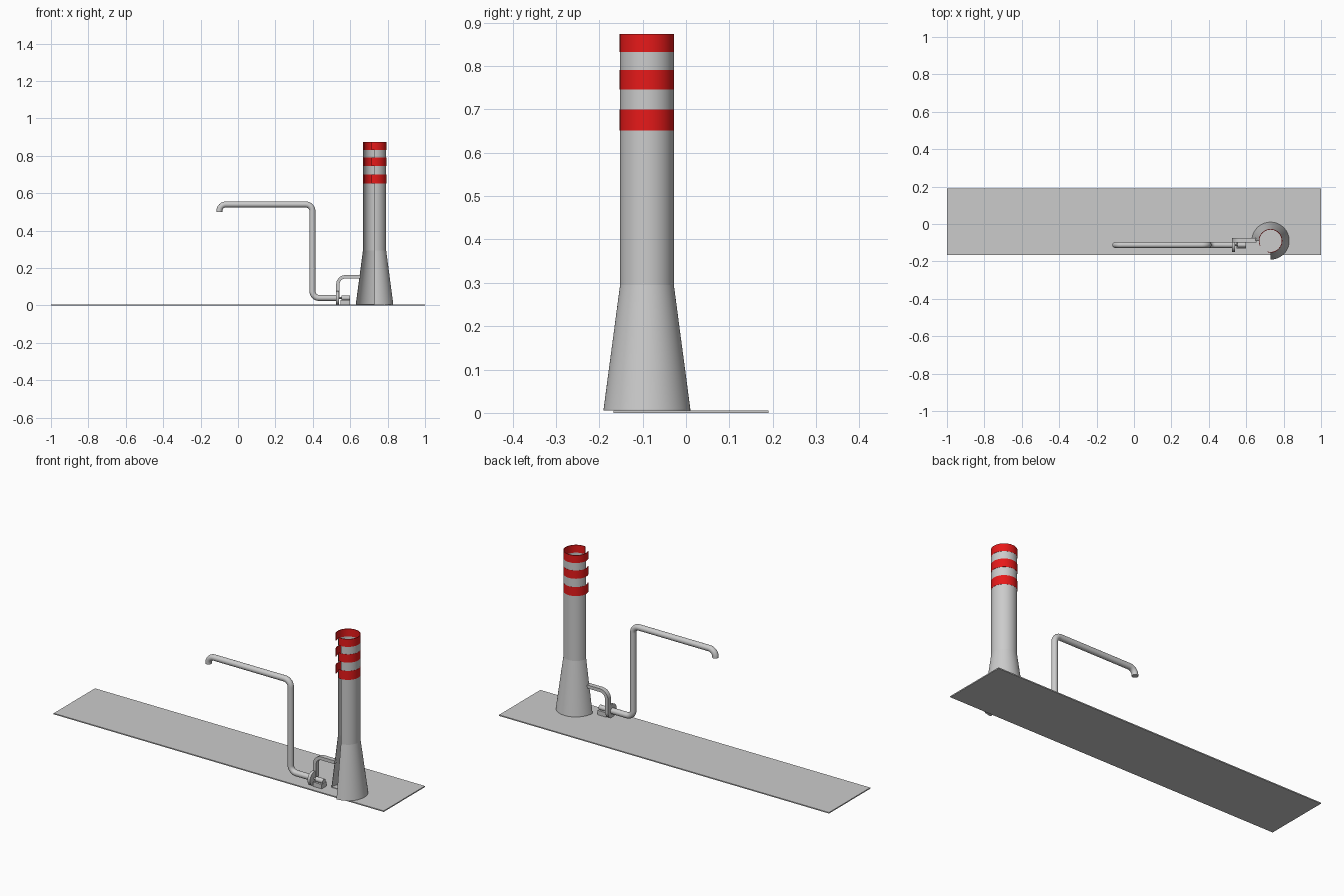
import bpy, bmesh, math
from mathutils import Vector

if "Cube" in bpy.data.objects:
    bpy.data.objects.remove(bpy.data.objects["Cube"])

CX, CY = 0.73, -0.09      # chimney axis
PY, PZ = -0.112, 0.04     # pump axis


def add_object(name, bm, color=None, angle=35):
    bmesh.ops.recalc_face_normals(bm, faces=bm.faces)
    me = bpy.data.meshes.new(name)
    bm.to_mesh(me)
    bm.free()
    ob = bpy.data.objects.new(name, me)
    bpy.context.collection.objects.link(ob)
    if color:
        mat = bpy.data.materials.get("red_paint") or bpy.data.materials.new("red_paint")
        mat.diffuse_color = color
        mat.use_nodes = True
        mat.node_tree.nodes["Principled BSDF"].inputs["Base Color"].default_value = mat.diffuse_color
        me.materials.append(mat)
    bpy.ops.object.select_all(action='DESELECT')
    ob.select_set(True)
    bpy.context.view_layer.objects.active = ob
    bpy.ops.object.shade_smooth_by_angle(angle=math.radians(angle))
    return ob


def box(name, x0, x1, y0, y1, z0, z1):
    bm = bmesh.new()
    bmesh.ops.create_cube(bm, size=1)
    for v in bm.verts:
        v.co = ((x0 + x1) / 2 + v.co.x * (x1 - x0),
                (y0 + y1) / 2 + v.co.y * (y1 - y0),
                (z0 + z1) / 2 + v.co.z * (z1 - z0))
    return add_object(name, bm)


def partial_lathe(name, profile, start, end, color=None, segs=96):
    """Turn a closed (radius, z) profile around the chimney axis, capped at both ends."""
    bm = bmesh.new()
    rings = []
    for i in range(segs + 1):
        a = math.radians(start + (end - start) * i / segs)
        rings.append([bm.verts.new((CX + r * math.cos(a), CY + r * math.sin(a), z))
                      for r, z in profile])
    n = len(profile)
    for a, b in zip(rings, rings[1:]):
        for j in range(n):
            k = (j + 1) % n
            bm.faces.new((a[j], b[j], b[k], a[k]))
    bm.faces.new(rings[0])
    bm.faces.new(rings[-1])
    bmesh.ops.remove_doubles(bm, verts=bm.verts, dist=1e-6)
    return add_object(name, bm, color, 5)


def fillet(points, radius, steps=10):
    """Round the right-angle corners of an x-z path."""
    pts = [Vector(p) for p in points]
    out = [pts[0]]
    for p, c, n in zip(pts, pts[1:], pts[2:]):
        u, w = (p - c).normalized(), (n - c).normalized()
        centre = c + (u + w) * radius
        for i in range(steps + 1):
            t = math.pi / 2 * i / steps
            out.append(centre - w * radius * math.cos(t) - u * radius * math.sin(t))
    return out + [pts[-1]]


def sweep(name, path, y, section):
    """Sweep a (normal, y) section along an x-z path."""
    bm = bmesh.new()
    rings = []
    for i, p in enumerate(path):
        t = (path[min(i + 1, len(path) - 1)] - path[max(i - 1, 0)]).normalized()
        nrm = Vector((-t.y, t.x))
        rings.append([bm.verts.new((p.x + nrm.x * a, y + b, p.y + nrm.y * a))
                      for a, b in section])
    n = len(section)
    for a, b in zip(rings, rings[1:]):
        for j in range(n):
            k = (j + 1) % n
            bm.faces.new((a[j], b[j], b[k], a[k]))
    bm.faces.new(rings[0])
    bm.faces.new(rings[-1])
    return add_object(name, bm)


def circle(r, n=32):
    return [(r * math.cos(2 * math.pi * i / n), r * math.sin(2 * math.pi * i / n))
            for i in range(n)]


def x_cylinder(name, x0, x1, r):
    return sweep(name, [Vector((x0, PZ)), Vector((x1, PZ))], PY, circle(r))


# Ground slab
box("base_slab", -1, 1, -0.167, 0.19, 0, 0.006)

# Cutaway chimney: the front-left quarter is open
T = 0.002
partial_lathe("chimney_shell",
              [(0.1, 0.009), (0.062, 0.295), (0.062, 0.873),
               (0.062 - T, 0.873), (0.062 - T, 0.295), (0.1 - T, 0.009)], -90, 180)
partial_lathe("chimney_floor", [(0, 0.006), (0.1, 0.006), (0.1, 0.009), (0, 0.009)], -90, 180)

# Red warning bands, reaching a little past the cut edges
for i, (z0, z1) in enumerate([(0.651, 0.7), (0.746, 0.791), (0.832, 0.874)]):
    partial_lathe(f"red_band_{i + 1}",
                  [(0.0595, z0), (0.0628, z0), (0.0628, z1), (0.0595, z1)],
                  -105, 205, (0.8, 0.01, 0.01, 1))

# Long suction pipe from the overhead outlet down to the pump
sweep("main_pipe",
      fillet([(-0.1, 0.5), (-0.1, 0.54), (0.398, 0.54), (0.398, PZ), (0.53, PZ)], 0.036),
      PY, circle(0.016))

# Fan casing with motor on its pedestal
x_cylinder("fan_casing", 0.525, 0.541, 0.037)
x_cylinder("motor_shaft", 0.541, 0.555, 0.005)
x_cylinder("motor", 0.553, 0.6, 0.013)
box("motor_pedestal", 0.548, 0.6, PY - 0.02, PY + 0.02, 0.006, 0.03)

# Rectangular exhaust duct from fan to chimney
sweep("exhaust_duct", fillet([(0.534, PZ), (0.534, 0.153), (0.655, 0.153)], 0.04),
      -0.087, [(-0.009, -0.013), (0.009, -0.013), (0.009, 0.013), (-0.009, 0.013)])
